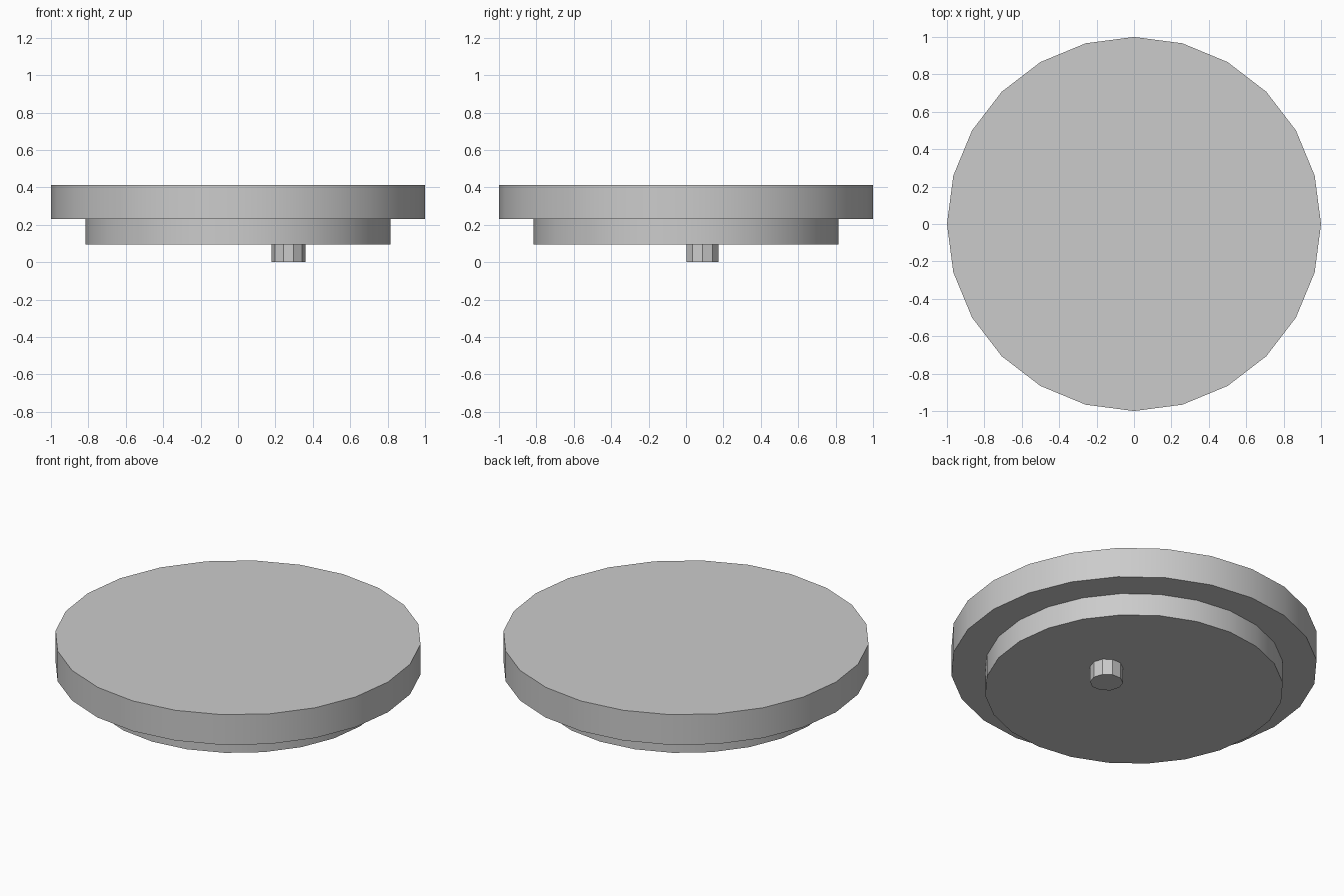
import bpy
import math

cube = bpy.data.objects.get("Cube")
if cube:
    bpy.data.objects.remove(cube, do_unlink=True)

GREY = (0.6, 0.6, 0.6, 1.0)
grey = bpy.data.materials.new("light_grey")
grey.use_nodes = True
grey.diffuse_color = GREY
grey.node_tree.nodes["Principled BSDF"].inputs["Base Color"].default_value = GREY


def disc(name, sides, radius, bottom, top, x=0.0, y=0.0, turn=0.0):
    """Upright prism between two heights, smooth only across shallow edges."""
    bpy.ops.mesh.primitive_cylinder_add(
        vertices=sides, radius=radius, depth=top - bottom,
        location=(x, y, (bottom + top) / 2), rotation=(0, 0, turn))
    obj = bpy.context.object
    obj.name = name
    obj.data.name = name
    obj.data.materials.append(grey)
    bpy.ops.object.shade_smooth_by_angle(angle=math.radians(30))
    return obj


# Wide top plate and the narrower step beneath it
disc("top_plate", 24, 1.0, 0.23, 0.412)
disc("lower_step", 24, 0.815, 0.096, 0.23)

# Small off-centre peg with a corner facing +x
disc("peg", 10, 0.09, 0.0, 0.096, x=0.27, y=0.088, turn=math.pi / 2)
